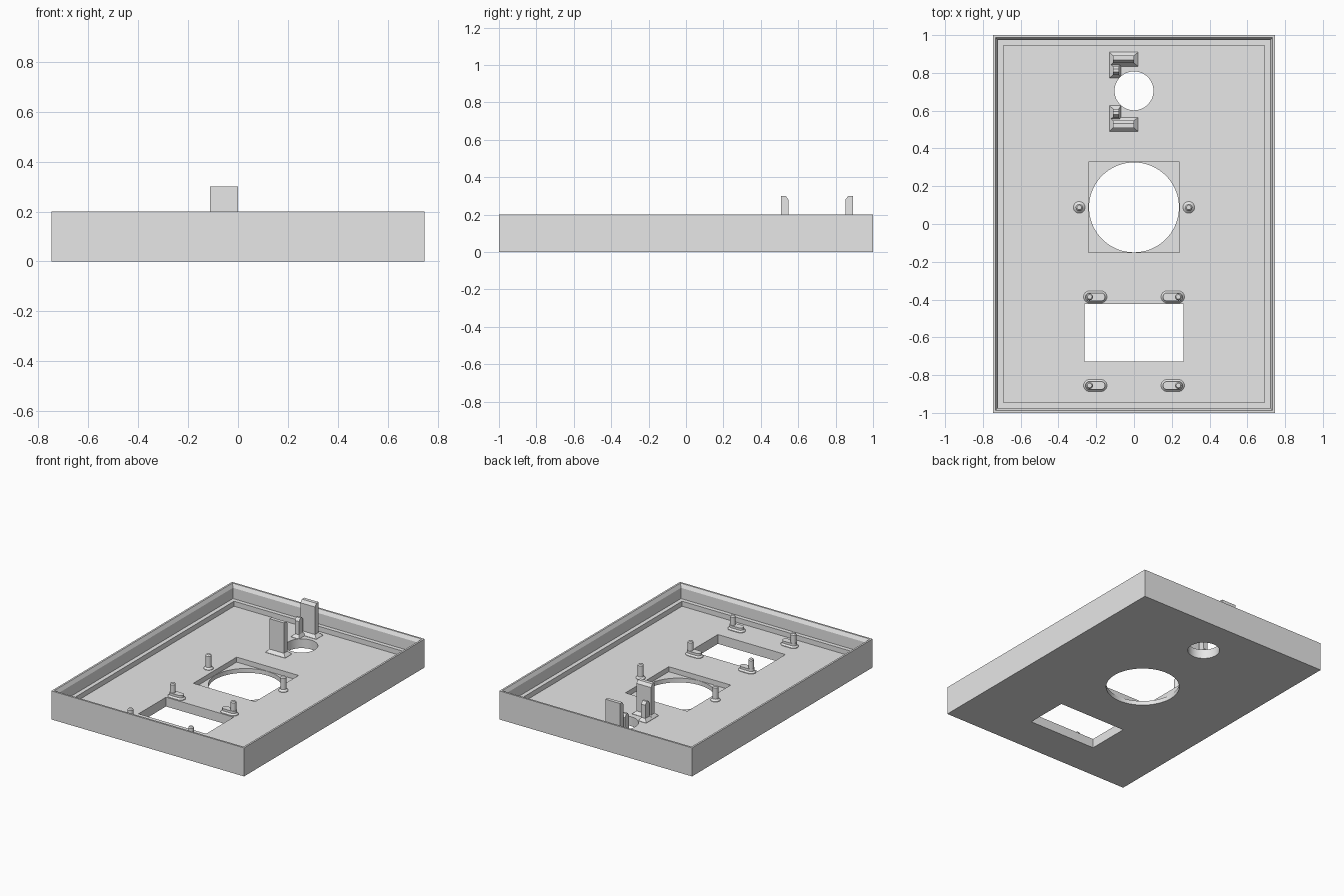
import bpy, bmesh, math
from mathutils import Matrix, Vector

cube = bpy.data.objects.get("Cube")
if cube:
    bpy.data.objects.remove(cube, do_unlink=True)

grey = bpy.data.materials.new("light grey plastic")
grey.use_nodes = True
grey.diffuse_color = (0.8, 0.8, 0.8, 1)
grey.node_tree.nodes["Principled BSDF"].inputs["Base Color"].default_value = (0.8, 0.8, 0.8, 1)

HX, HY = 0.747, 1.0     # tray half sizes
FLOOR = 0.065           # top of the tray floor


def add_object(name, bm):
    bmesh.ops.recalc_face_normals(bm, faces=bm.faces)
    mesh = bpy.data.meshes.new(name)
    bm.to_mesh(mesh)
    bm.free()
    mesh.materials.append(grey)
    obj = bpy.data.objects.new(name, mesh)
    bpy.context.collection.objects.link(obj)
    return obj


def loft(name, rings):
    """Join matching closed rings of points and cap both ends."""
    bm = bmesh.new()
    loops = [[bm.verts.new(p) for p in ring] for ring in rings]
    n = len(loops[0])
    for a, b in zip(loops, loops[1:]):
        for i in range(n):
            j = (i + 1) % n
            bm.faces.new((a[i], a[j], b[j], b[i]))
    bm.faces.new(loops[0][::-1])
    bm.faces.new(loops[-1])
    return add_object(name, bm)


def rect(x0, x1, y0, y1, z):
    return [(x0, y0, z), (x1, y0, z), (x1, y1, z), (x0, y1, z)]


def box(name, x0, x1, y0, y1, z0, z1):
    return loft(name, [rect(x0, x1, y0, y1, z0), rect(x0, x1, y0, y1, z1)])


def stadium(x0, x1, y, r, z, n=32):
    """Ring with round ends whose centres are x0 and x1."""
    pts = []
    for cx, start in ((x1, -math.pi / 2), (x0, math.pi / 2)):
        for i in range(n // 2 + 1):
            a = start + 2 * math.pi * i / n
            pts.append((cx + r * math.cos(a), y + r * math.sin(a), z))
    return pts


def circle(x, y, r, z, n=32):
    return [(x + r * math.cos(2 * math.pi * i / n),
             y + r * math.sin(2 * math.pi * i / n), z) for i in range(n)]


def cylinder(name, x, y, r, z0, z1, n=72):
    return loft(name, [circle(x, y, r, z0, n), circle(x, y, r, z1, n)])


def cut(target, cutter):
    mod = target.modifiers.new("cut", "BOOLEAN")
    mod.operation = "DIFFERENCE"
    mod.solver = "EXACT"
    mod.object = cutter
    bpy.context.view_layer.objects.active = target
    bpy.ops.object.modifier_apply(modifier=mod.name)
    bpy.data.objects.remove(cutter, do_unlink=True)


def smooth(obj):
    bpy.ops.object.select_all(action="DESELECT")
    obj.select_set(True)
    bpy.context.view_layer.objects.active = obj
    bpy.ops.object.shade_smooth_by_angle(angle=math.radians(25))


# Tray: wall with chamfered lip, inner ledge and sunken floor (inset, height)
section = [(0, 0), (0, 0.2), (0.013, 0.2), (0.026, 0.175),
           (0.026, 0.1), (0.055, 0.1), (0.055, FLOOR)]
tray = loft("tray", [rect(d - HX, HX - d, d - HY, HY - d, z) for d, z in section])

# Openings in the floor
cut(tray, box("square_recess", -0.24, 0.24, -0.152, 0.328, 0.03, 0.15))
cut(tray, cylinder("large_hole", 0, 0.088, 0.238, -0.1, 0.15))
cut(tray, cylinder("small_hole", 0, 0.705, 0.103, -0.1, 0.15))
cut(tray, box("window", -0.262, 0.262, -0.727, -0.423, -0.1, 0.15))
smooth(tray)


def pin(name, x, y, z):
    """Round post with a flared foot and a chamfered tip."""
    profile = [(0.031, z - 0.005), (0.031, z + 0.003), (0.019, z + 0.014),
               (0.019, 0.157), (0.012, 0.165)]
    smooth(loft(name, [circle(x, y, r, h) for r, h in profile]))


for side, sx in (("left", 1), ("right", -1)):
    # Pins beside the large hole
    pin(side + "_middle_pin", sx * 0.29, 0.088, FLOOR)
    # Pads with pins around the window
    for row, y in (("upper", -0.386), ("lower", -0.855)):
        xa, xb = sorted((sx * 0.235, sx * 0.175))
        pad = [(0.032, FLOOR - 0.005), (0.032, FLOOR + 0.004),
               (0.022, FLOOR + 0.014), (0.022, FLOOR + 0.03)]
        smooth(loft(f"{side}_{row}_pad", [stadium(xa, xb, y, r, z) for r, z in pad]))
        stem = [(0.018, FLOOR + 0.025), (0.018, 0.152), (0.012, 0.16)]
        smooth(loft(f"{side}_{row}_pin", [circle(sx * 0.235, y, r, z) for r, z in stem]))

# Pair of clips facing each other across the small hole
MID = 0.7


def span(sy, a, b):
    return sorted((MID + sy * a, MID + sy * b))


for name, sy in (("back", 1), ("front", -1)):
    # Tall plate with its inner top edge chamfered
    inner, outer = 0.152, 0.192
    y0, y1 = span(sy, inner, outer)
    c0, c1 = span(sy, inner + 0.015, outer)
    loft(name + "_clip_plate", [rect(-0.112, 0, y0, y1, FLOOR - 0.005),
                                rect(-0.112, 0, y0, y1, 0.28),
                                rect(-0.112, 0, c0, c1, 0.3)])
    # Flared foot of the plate
    f0, f1 = span(sy, 0.135, 0.21)
    foot = loft(name + "_clip_foot", [rect(-0.13, 0.022, f0, f1, FLOOR - 0.005),
                                      rect(-0.13, 0.022, f0, f1, FLOOR + 0.002),
                                      rect(-0.112, 0, y0, y1, FLOOR + 0.022)])
    cut(foot, cylinder("foot_cutter", 0, 0.705, 0.103, -0.1, 0.3))
    # Shorter side post with a sloping tip, and its foot
    p0, p1 = span(sy, 0.09, 0.135)
    t0, t1 = span(sy, 0.105, 0.12)
    loft(name + "_clip_post", [rect(-0.112, -0.08, p0, p1, FLOOR - 0.005),
                               rect(-0.112, -0.08, p0, p1, 0.18),
                               rect(-0.112, -0.08, t0, t1, 0.2)])
    g0, g1 = span(sy, 0.073, 0.15)
    post_foot = loft(name + "_post_foot", [rect(-0.13, -0.07, g0, g1, FLOOR - 0.005),
                                           rect(-0.13, -0.07, g0, g1, FLOOR + 0.002),
                                           rect(-0.112, -0.08, p0, p1, FLOOR + 0.022)])
    cut(post_foot, cylinder("post_cutter", 0, 0.705, 0.103, -0.1, 0.3))
